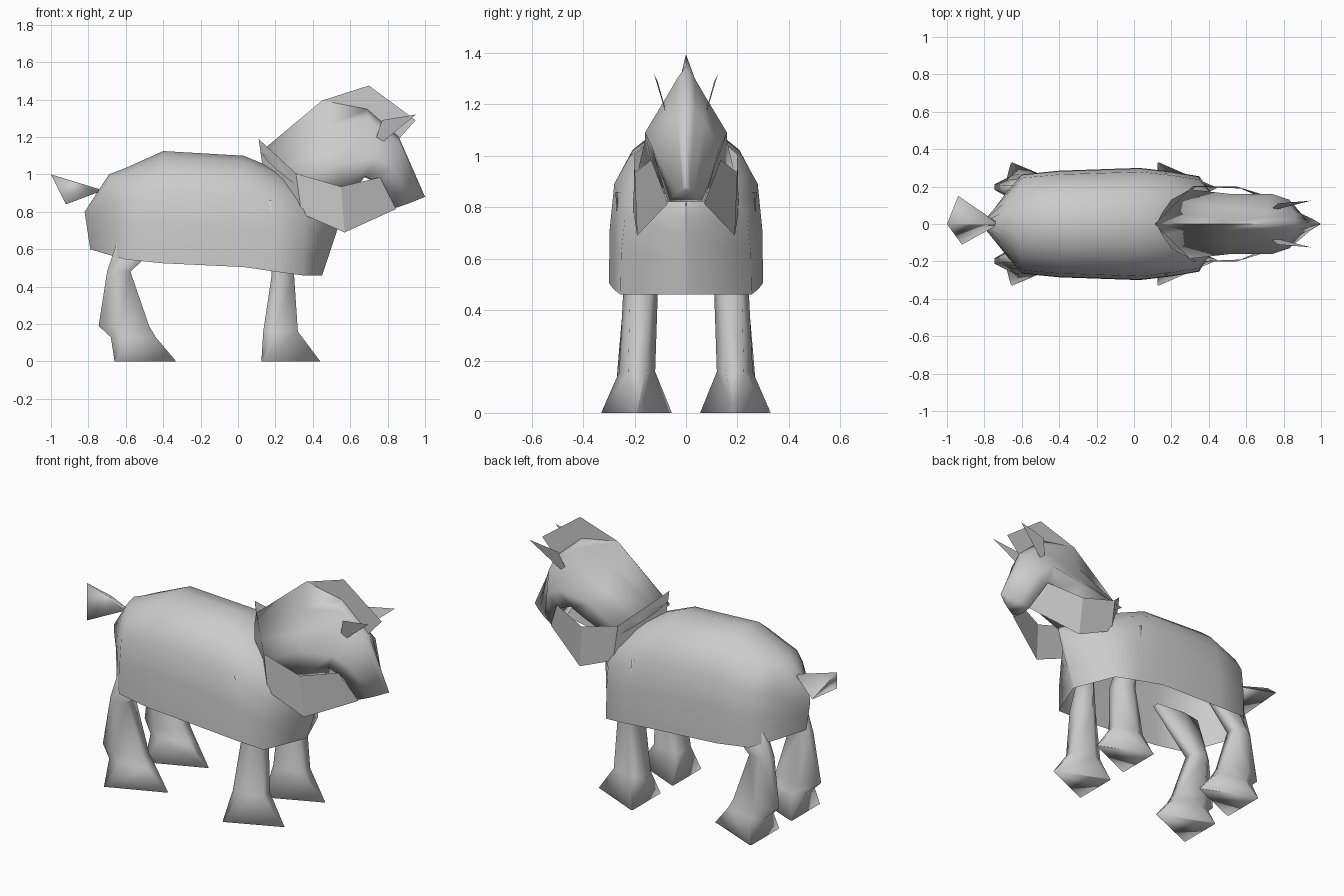
import bpy, bmesh, math
from mathutils import Vector

if "Cube" in bpy.data.objects:
    bpy.data.objects.remove(bpy.data.objects["Cube"], do_unlink=True)

grey = bpy.data.materials.new("plain grey")
grey.use_nodes = True
colour = (.6, .6, .6, 1)
grey.diffuse_color = colour
grey.node_tree.nodes["Principled BSDF"].inputs["Base Color"].default_value = colour


def finish(name, bm, smooth_angle):
    """Turn a bmesh into a shaded object."""
    bmesh.ops.remove_doubles(bm, verts=bm.verts, dist=.0005)
    bmesh.ops.recalc_face_normals(bm, faces=bm.faces)
    mesh = bpy.data.meshes.new(name)
    bm.to_mesh(mesh)
    bm.free()
    mesh.materials.append(grey)
    obj = bpy.data.objects.new(name, mesh)
    bpy.context.collection.objects.link(obj)
    bpy.ops.object.select_all(action='DESELECT')
    obj.select_set(True)
    bpy.context.view_layer.objects.active = obj
    bpy.ops.object.shade_smooth_by_angle(angle=math.radians(smooth_angle))


def loft(name, rings, closed=True, caps=True, smooth_angle=120):
    """Skin a run of cross-sections, with optional end caps."""
    bm = bmesh.new()
    rows = [[bm.verts.new(point) for point in ring] for ring in rings]
    count = len(rows[0])
    for row, following in zip(rows, rows[1:]):
        for i in range(count if closed else count - 1):
            j = (i + 1) % count
            bm.faces.new((row[i], row[j], following[j], following[i]))
    if caps:
        bm.faces.new(rows[0])
        bm.faces.new(rows[-1])
    finish(name, bm, smooth_angle)


def sheet(name, points):
    """Make a flat sheet from one outline."""
    bm = bmesh.new()
    bm.faces.new([bm.verts.new(point) for point in points])
    finish(name, bm, 30)


def mirrored(half):
    """Complete a half section whose end points may lie on the centre plane."""
    other = [(x, -y, z) for x, y, z in reversed(half) if y > 0]
    return half + other


# Barrel: a shell open underneath, wedge-shaped at rump and chest
def barrel_section(x, bottom, width, top, lean):
    height = top - bottom
    profile = [(1, 0), (.99, .35), (.93, .65), (.73, .83), (.42, .95), (0, 1)]
    half = [(x + lean * u * height, width * v, bottom + u * height) for v, u in profile]
    return mirrored(half)


stations = [(-.79, .6, .01, .8, -.15), (-.69, .57, .16, 1, 0), (-.6, .545, .265, 1.035, 0),
            (-.4, .525, .285, 1.125, 0), (.03, .505, .3, 1.1, 0), (.2, .48, .28, 1.03, 0),
            (.35, .46, .255, .92, 0), (.45, .46, .01, .82, .33)]
loft("body", [barrel_section(*s) for s in stations], closed=False, smooth_angle=80)

# Neck and head in one skin, from withers to muzzle
neck_halves = [
    [(.12, 0, 1.12), (.15, .06, 1.08), (.2, .13, 1.03), (.3, .185, .95),
     (.4, .12, .87), (.45, 0, .82)],
    [(.45, 0, 1.395), (.465, .035, 1.25), (.48, .09, 1.13), (.52, .16, 1.06),
     (.58, .13, .95), (.6, 0, .89)],
    [(.69, 0, 1.35), (.7, .035, 1.3), (.71, .07, 1.24), (.74, .16, 1.09),
     (.68, .12, .99), (.665, 0, .99)],
    [(.86, 0, 1.2), (.86, .035, 1.17), (.86, .07, 1.14), (.83, .13, 1.03),
     (.77, .11, .95), (.76, 0, .95)],
    [(1, 0, .88), (.975, .015, .87), (.95, .03, .86), (.9, .05, .84),
     (.84, .07, .82), (.83, 0, .82)],
]
loft("neck_and_head", [mirrored(h) for h in neck_halves])

# Upright crest of the mane
sheet("mane", [(x, 0, z) for x, z in [(.45, 1.395), (.7, 1.475), (.95, 1.29),
                                      (.86, 1.19), (.69, 1.33)]])


# Legs: six-sided sections that end in a three-cornered foot
def leg_section(z, back, front, inner, outer, heel, toe, swell, side):
    middle = (inner + outer) / 2
    belly = back + swell * (front - back)
    corners = [(back, middle + heel), (belly, outer), (front, middle + toe),
               (front, middle - toe), (belly, inner), (back, middle - heel)]
    return [(x, side * y, z) for x, y in corners]


front_leg = [(0, .125, .44, .055, .33, .13, .003, .02),
             (.16, .135, .32, .12, .26, .05, .035, .3),
             (.46, .18, .3, .11, .245, .05, .04, .3),
             (.86, .15, .2, .15, .275, .02, .01, .4)]
hind_leg = [(0, -.66, -.33, .055, .33, .13, .003, .02),
            (.13, -.68, -.44, .12, .27, .05, .035, .3),
            (.19, -.745, -.475, .13, .265, .015, .035, .4),
            (.48, -.7, -.575, .13, .24, .02, .04, .4),
            (.72, -.62, -.32, .15, .23, .02, .02, .4)]

for label, side in (("left", 1), ("right", -1)):
    loft(label + "_front_leg", [leg_section(*s, side) for s in front_leg])
    loft(label + "_hind_leg", [leg_section(*s, side) for s in hind_leg])

    # Harness strap from the withers round to the chin
    upper = [(.11, 0, 1.19), (.31, .2, 1.005), (.55, .2, .935), (.76, .135, .985)]
    lower = [(.13, 0, 1.05), (.34, .205, .79), (.57, .19, .69), (.845, .07, .815)]
    strap = [[(x, side * y, z) for x, y, z in pair] for pair in zip(upper, lower)]
    loft(label + "_strap", strap, closed=False, caps=False, smooth_angle=20)

    # Ear
    sheet(label + "_ear", [(.74, side * .085, 1.2), (.77, side * .11, 1.29),
                           (.95, side * .125, 1.32), (.77, side * .08, 1.17)])

# Tail: a short flared tuft
root = Vector((-.72, 0, .915))
tuft = [Vector(p) for p in ((-1, 0, 1), (-.94, .15, .88), (-.92, -.11, .84))]
loft("tail", [[root.lerp(p, .08) for p in tuft], tuft])
